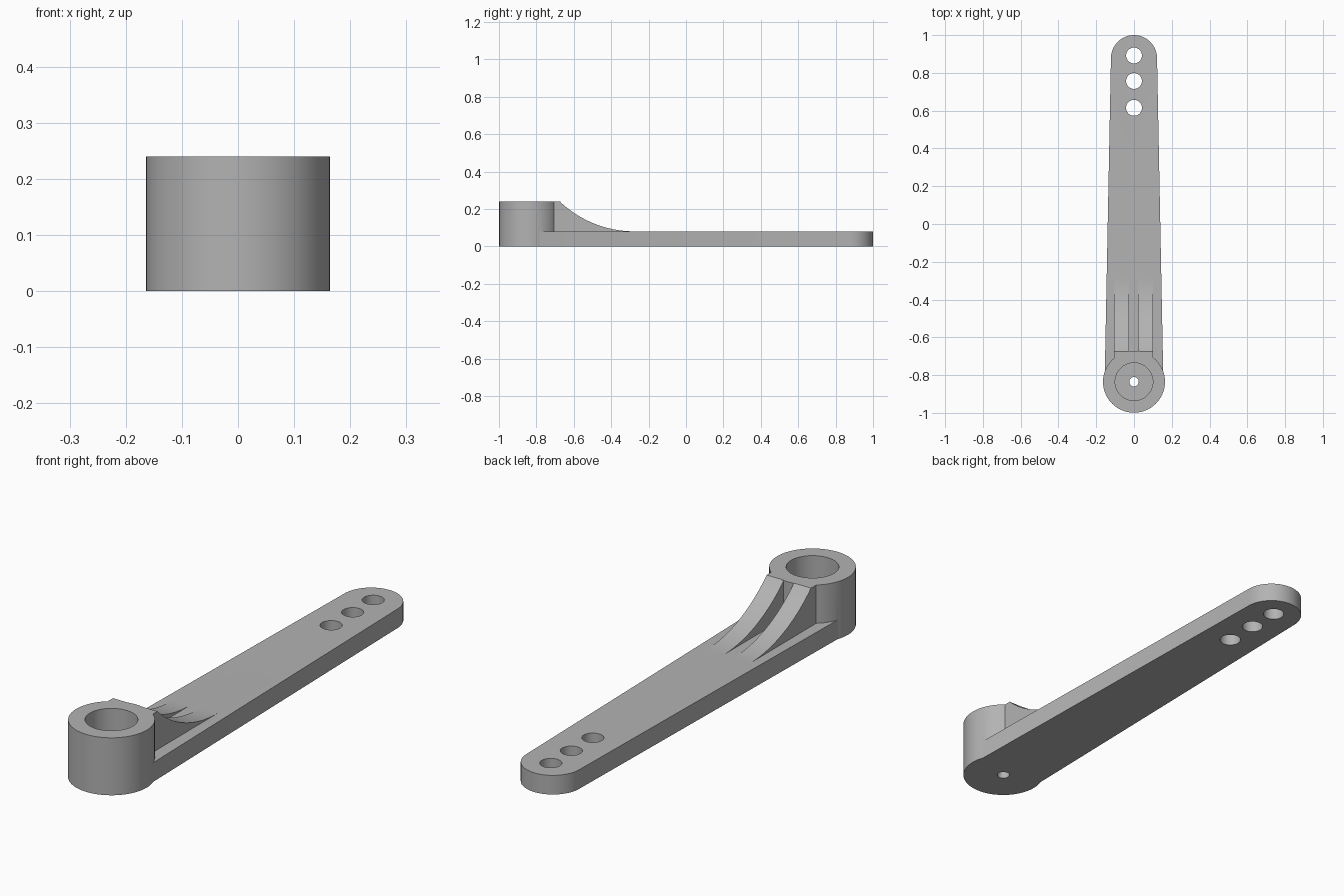
import bpy, bmesh, math
from mathutils import Vector

if "Cube" in bpy.data.objects:
    bpy.data.objects.remove(bpy.data.objects["Cube"])

HUB_Y, HUB_R, HUB_TOP = -0.835, 0.164, 0.24
PLATE_TOP = 0.08

grey = bpy.data.materials.new("mid_grey")
grey.diffuse_color = (0.45, 0.45, 0.45, 1)
grey.use_nodes = True
grey.node_tree.nodes["Principled BSDF"].inputs["Base Color"].default_value = grey.diffuse_color


def prism(name, points, offset):
    """Close a flat 3D outline and extrude it by offset."""
    bm = bmesh.new()
    face = bm.faces.new([bm.verts.new(p) for p in points])
    top = bmesh.ops.extrude_face_region(bm, geom=[face])
    moved = [g for g in top["geom"] if isinstance(g, bmesh.types.BMVert)]
    bmesh.ops.translate(bm, verts=moved, vec=Vector(offset))
    bmesh.ops.recalc_face_normals(bm, faces=bm.faces)
    mesh = bpy.data.meshes.new(name)
    bm.to_mesh(mesh)
    bm.free()
    mesh.materials.append(grey)
    obj = bpy.data.objects.new(name, mesh)
    bpy.context.collection.objects.link(obj)
    return obj


def cylinder(name, y, radius, z0, z1, sides=64):
    ring = [(radius * math.cos(2 * math.pi * i / sides),
             y + radius * math.sin(2 * math.pi * i / sides), z0) for i in range(sides)]
    return prism(name, ring, (0, 0, z1 - z0))


# Tapered arm plate with a rounded tip; its wide end is buried in the hub
tip_r, tip_y = 0.122, 0.878
outline = [(-0.1545, -0.785, 0), (-0.13, HUB_Y, 0), (0.13, HUB_Y, 0), (0.1545, -0.785, 0)]
outline += [(tip_r * math.cos(math.pi * i / 32),
             tip_y + tip_r * math.sin(math.pi * i / 32), 0) for i in range(33)]
arm = prism("arm", outline, (0, 0, PLATE_TOP))

# Hub and the two ribs sweeping down from it
parts = [(cylinder("hub", HUB_Y, HUB_R, 0, HUB_TOP), "UNION")]
start_y, end_y = -0.675, -0.275
run, rise = end_y - start_y, HUB_TOP - PLATE_TOP
arc_r = (run ** 2 + rise ** 2) / (2 * rise)
steps = 24
curve = []
for i in range(steps + 1):
    y = start_y + run * i / steps
    curve.append((y, PLATE_TOP + arc_r - math.sqrt(arc_r ** 2 - (end_y - y) ** 2)))
side = [(end_y, 0.04), (-0.715, 0.04), (-0.715, HUB_TOP)] + curve
for name, x0, x1 in (("left_rib", -0.105, -0.026), ("right_rib", 0.02, 0.1)):
    parts.append((prism(name, [(x0, y, z) for y, z in side], (x1 - x0, 0, 0)), "UNION"))

# Hub bore, screw hole and three linkage holes
parts.append((cylinder("bore_cutter", HUB_Y, 0.1, PLATE_TOP, 0.4), "DIFFERENCE"))
parts.append((cylinder("screw_cutter", HUB_Y, 0.025, -0.1, 0.2, 32), "DIFFERENCE"))
for i, y in enumerate((0.615, 0.757, 0.892)):
    parts.append((cylinder(f"link_cutter_{i}", y, 0.042, -0.1, 0.2, 40), "DIFFERENCE"))

# Combine everything into one solid
for obj, operation in parts:
    mod = arm.modifiers.new(obj.name, "BOOLEAN")
    mod.operation, mod.solver, mod.object = operation, "EXACT", obj
bpy.context.view_layer.objects.active = arm
arm.select_set(True)
for mod in list(arm.modifiers):
    bpy.ops.object.modifier_apply(modifier=mod.name)
for obj, _ in parts:
    bpy.data.objects.remove(obj)
bpy.ops.object.shade_smooth_by_angle(angle=math.radians(30))
